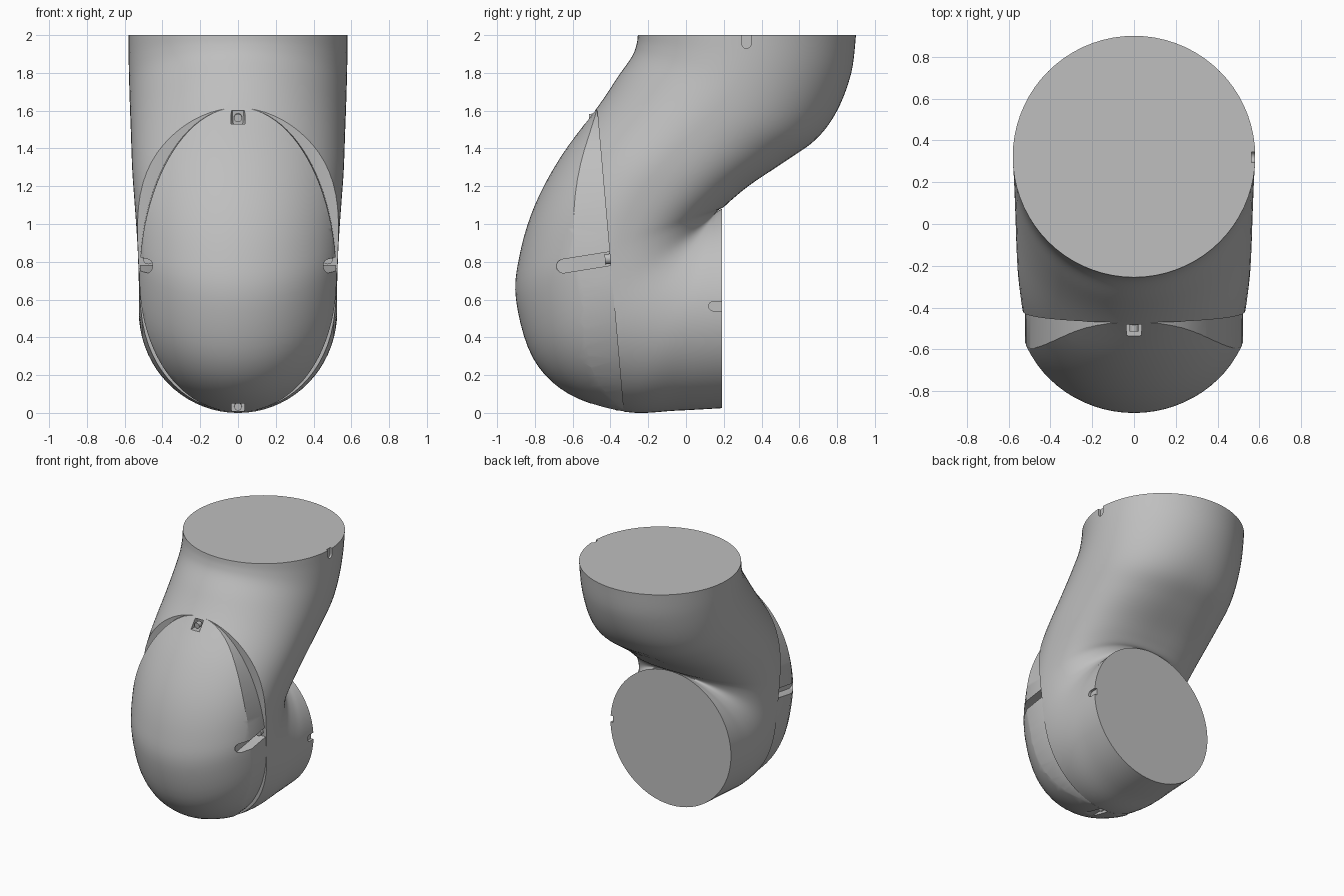
import bpy, bmesh, math
from mathutils import Vector

cube = bpy.data.objects.get("Cube")
if cube:
    bpy.data.objects.remove(cube, do_unlink=True)

grey = bpy.data.materials.new("plain grey")
grey.use_nodes = True
grey.diffuse_color = (0.52, 0.52, 0.52, 1)
grey.node_tree.nodes["Principled BSDF"].inputs["Base Color"].default_value = (0.52, 0.52, 0.52, 1)

# Elbow sections: outer y, outer z, inner y, inner z, half width, inner fullness
SECTIONS = [
    (0.19, 0.025, 0.19, 1.08, 0.525, 2),
    (-0.05, 0.012, 0.18, 1.075, 0.525, 2),
    (-0.32, 0.005, 0.17, 1.07, 0.525, 2),
    (-0.62, 0.10, 0.165, 1.068, 0.525, 2),
    (-0.81, 0.29, 0.167, 1.07, 0.525, 2.1),
    (-0.90, 0.60, 0.18, 1.08, 0.53, 2.3),
    (-0.88, 0.84, 0.20, 1.09, 0.537, 2.5),
    (-0.80, 1.10, 0.25, 1.135, 0.548, 2.7),
    (-0.66, 1.36, 0.35, 1.215, 0.56, 2.7),
    (-0.46, 1.63, 0.53, 1.335, 0.567, 2.5),
    (-0.36, 1.78, 0.69, 1.45, 0.572, 2.3),
    (-0.287, 1.885, 0.80, 1.60, 0.576, 2.1),
    (-0.262, 1.95, 0.875, 1.80, 0.579, 2),
    (-0.255, 2.0, 0.90, 2.0, 0.58, 2),
]
SEAM_POINT = Vector((0, -0.40, 0.80))
SEAM_NORMAL = Vector((0, 1, 0.0875)).normalized()
SIDES, STEPS = 72, 5


def make_object(name, bm):
    bmesh.ops.recalc_face_normals(bm, faces=bm.faces)
    mesh = bpy.data.meshes.new(name)
    bm.to_mesh(mesh)
    bm.free()
    mesh.materials.append(grey)
    obj = bpy.data.objects.new(name, mesh)
    bpy.context.collection.objects.link(obj)
    return obj


def smooth_rows(rows):
    """Catmull-Rom interpolation through the section rows."""
    out = []
    last = len(rows) - 1
    for i in range(last):
        a, b, c, d = (rows[min(max(k, 0), last)] for k in range(i - 1, i + 3))
        for s in range(STEPS):
            t = s / STEPS
            out.append([0.5 * (2 * q + (r - p) * t + (2 * p - 5 * q + 4 * r - u) * t * t
                               + (3 * q - p - 3 * r + u) * t ** 3)
                        for p, q, r, u in zip(a, b, c, d)])
    return out + [rows[-1]]


def power(value, exponent):
    return math.copysign(abs(value) ** exponent, value)


def elbow_mesh(widen):
    bm = bmesh.new()
    rings = []
    for oy, oz, iy, iz, width, fullness in smooth_rows(SECTIONS):
        outer, inner = Vector((0, oy, oz)), Vector((0, iy, iz))
        centre, arm = (outer + inner) / 2, (outer - inner) / 2
        ring = []
        for k in range(SIDES):
            a = math.tau * k / SIDES
            c, s = math.cos(a), math.sin(a)
            e = 2 / fullness if c < 0 else 1
            side = Vector((width * widen * power(s, e), 0, 0))
            ring.append(bm.verts.new(centre + arm * power(c, e) + side))
        rings.append(ring)
    for r0, r1 in zip(rings, rings[1:]):
        for k in range(SIDES):
            n = (k + 1) % SIDES
            bm.faces.new((r0[k], r0[n], r1[n], r1[k]))
    bm.faces.new(rings[0])
    bm.faces.new(rings[-1])
    bmesh.ops.recalc_face_normals(bm, faces=bm.faces)
    return bm


def elbow_part(name, keep_front, widen):
    """One side of the elbow, cut and closed at the seam plane."""
    bm = elbow_mesh(widen)
    res = bmesh.ops.bisect_plane(
        bm, geom=bm.verts[:] + bm.edges[:] + bm.faces[:],
        plane_co=SEAM_POINT, plane_no=SEAM_NORMAL,
        clear_outer=keep_front, clear_inner=not keep_front)
    rim = [e for e in res["geom_cut"] if isinstance(e, bmesh.types.BMEdge)]
    bmesh.ops.contextual_create(bm, geom=rim)
    return make_object(name, bm)


def combine(target, points, offset, operation):
    """Extrude a flat outline and apply it to the target as a boolean."""
    bm = bmesh.new()
    face = bm.faces.new([bm.verts.new(p) for p in points])
    new = bmesh.ops.extrude_face_region(bm, geom=[face])["geom"]
    bmesh.ops.translate(bm, vec=offset,
                        verts=[v for v in new if isinstance(v, bmesh.types.BMVert)])
    cutter = make_object("cutter", bm)
    cutter.hide_render = True
    mod = target.modifiers.new("shape", "BOOLEAN")
    mod.operation, mod.solver, mod.object = operation, "EXACT", cutter
    bpy.context.view_layer.objects.active = target
    bpy.ops.object.modifier_apply(modifier=mod.name)
    bpy.data.objects.remove(cutter, do_unlink=True)


def carve(target, origin, along, outward, length, half, depth):
    """Cut a round-ended channel into the target."""
    along, outward, origin = Vector(along).normalized(), Vector(outward), Vector(origin)
    side = along.cross(outward)
    profile = [(length, -half), (length, half)]
    for k in range(13):
        a = math.pi / 2 + math.pi * k / 12
        profile.append((half * math.cos(a), half * math.sin(a)))
    combine(target, [origin + along * p + side * q for p, q in profile],
            outward * depth, "DIFFERENCE")


def screw(name, location, radius):
    bpy.ops.mesh.primitive_cylinder_add(vertices=20, radius=radius, depth=0.035, location=location)
    obj = bpy.context.object
    obj.name = name
    obj.rotation_euler = SEAM_NORMAL.to_track_quat("Z", "Y").to_euler()
    obj.data.materials.append(grey)
    return obj


# Elbow housing with alignment notches on its left side
housing = elbow_part("elbow_housing", False, 1)
carve(housing, (0.562, 0.32, 1.955), (0, 0, 1), (1, 0, 0), 0.1, 0.025, 0.1)
carve(housing, (0.505, 0.145, 0.565), (0, 1, 0), (1, 0, 0), 0.1, 0.025, 0.1)

# Front cover: a wider dome trimmed to an egg-shaped rim with straight sides
cover = elbow_part("front_cover", True, 1.065)
up = Vector((0, -SEAM_NORMAL.z, SEAM_NORMAL.y))
egg = []
for k in range(96):
    a = math.tau * k / 96
    height = 0.9 if math.sin(a) > 0 else 0.72
    egg.append(SEAM_POINT + SEAM_NORMAL * 0.05
               + up * (height * math.sin(a) - 0.08) + Vector((0.521 * math.cos(a), 0, 0)))
combine(cover, egg, SEAM_NORMAL * -0.9, "INTERSECT")

# Screw channels in the cover
for s in (-1, 1):
    carve(cover, (s * 0.445, -0.65, 0.777), (0, 1, 0.16), (s, 0, 0), 0.32, 0.036, 0.2)
carve(cover, (0, -0.50, 0.05), (0, 1, 0), (0, 0, -1), 0.25, 0.034, 0.15)
carve(cover, (0, -0.49, 1.53), (0, -1, 0), (0, 0, 1), 0.2, 0.036, 0.07)

parts = [housing, cover]
parts += [screw("left_screw", (0.475, -0.412, 0.815), 0.027),
          screw("right_screw", (-0.475, -0.412, 0.815), 0.027),
          screw("top_screw", (0, -0.495, 1.562), 0.022),
          screw("bottom_screw", (0, -0.355, 0.034), 0.02)]

# Smooth shading with crisp rims
for obj in parts:
    bpy.ops.object.select_all(action="DESELECT")
    obj.select_set(True)
    bpy.context.view_layer.objects.active = obj
    bpy.ops.object.shade_smooth_by_angle(angle=math.radians(30))
